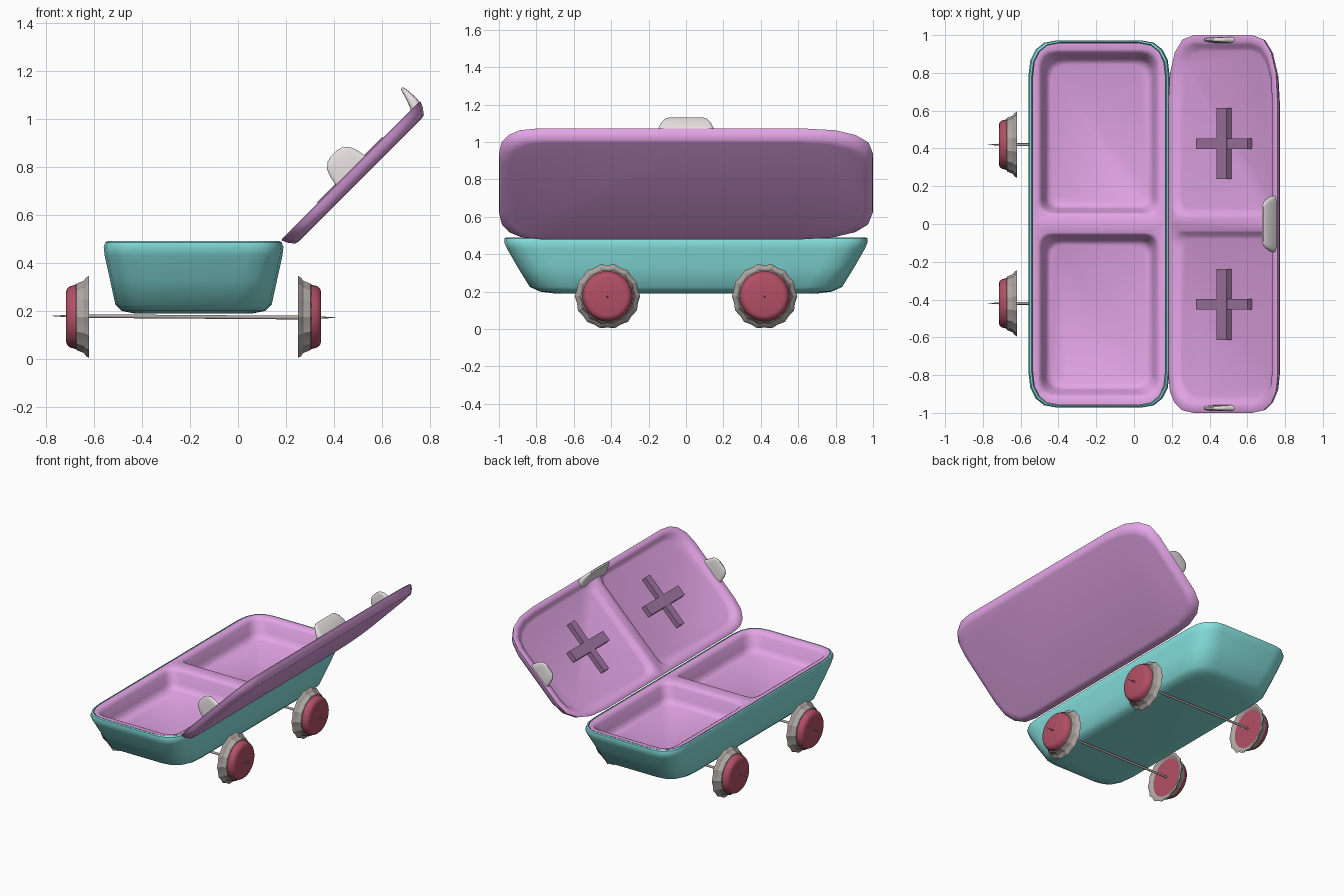
import bpy, bmesh
from math import sin, cos, pi, radians
from mathutils import Matrix

if "Cube" in bpy.data.objects:
    bpy.data.objects.remove(bpy.data.objects["Cube"])


def material(name, rgb):
    m = bpy.data.materials.new(name)
    m.diffuse_color = (*rgb, 1)
    m.use_nodes = True
    m.node_tree.nodes["Principled BSDF"].inputs["Base Color"].default_value = m.diffuse_color
    return m


TEAL = material("teal", (0.24, 0.76, 0.74))
PINK = material("orchid", (0.78, 0.38, 0.80))
PLUM = material("plum", (0.36, 0.18, 0.37))
RED = material("red", (0.45, 0.08, 0.13))
PALE = material("pale", (0.80, 0.74, 0.75))
GREY = material("warm_grey", (0.42, 0.38, 0.36))


def rrect(hx, y0, y1, z, lo, hi, cx=0, seg=4, flip=1):
    """Rounded rectangle ring; lo / hi are corner radii at y0 / y1."""
    pts = []
    for sx, sy, (rx, ry) in ((1, 1, hi), (-1, 1, hi), (-1, -1, lo), (1, -1, lo)):
        for i in range(seg + 1):
            t = i if sx * sy > 0 else seg - i
            a = t / seg * pi / 2
            c, s = abs(cos(a)) ** 0.85, abs(sin(a)) ** 0.85
            x = cx + sx * (hx - rx + rx * c)
            y = y1 - ry + ry * s if sy > 0 else y0 + ry - ry * s
            pts.append((x, y * flip, z))
    return pts


def loft(name, stacks, mat, caps=True, angle=40, matrix=None, halves=False):
    """Skin one or more stacks of equal-length rings."""
    bm = bmesh.new()
    for rings in stacks:
        vs = [[bm.verts.new(p) for p in r] for r in rings]
        n = len(vs[0])
        for a, b in zip(vs, vs[1:]):
            for i in range(n):
                bm.faces.new((a[i], a[(i + 1) % n], b[(i + 1) % n], b[i]))
        if caps:
            bm.faces.new(vs[0])
            bm.faces.new(vs[-1])
    if halves:  # drop the inner seam between both halves
        seam = [f for f in bm.faces if all(abs(v.co.y) < 1e-5 for v in f.verts)]
        bmesh.ops.delete(bm, geom=seam, context='FACES')
    bmesh.ops.remove_doubles(bm, verts=bm.verts, dist=1e-5)
    bmesh.ops.recalc_face_normals(bm, faces=bm.faces)
    me = bpy.data.meshes.new(name)
    bm.to_mesh(me)
    bm.free()
    me.materials.append(mat)
    ob = bpy.data.objects.new(name, me)
    bpy.context.collection.objects.link(ob)
    if matrix:
        ob.matrix_world = matrix
    bpy.ops.object.select_all(action='DESELECT')
    bpy.context.view_layer.objects.active = ob
    ob.select_set(True)
    bpy.ops.object.shade_smooth_by_angle(angle=radians(angle))
    return ob


# teal tub: outer wall, lip, then inner wall
CX = -0.185
tub = [(.19, .25, .70), (.20, .30, .78), (.225, .325, .835), (.33, .348, .90), (.43, .37, .957),
       (.465, .374, .972), (.485, .367, .97), (.49, .358, .963), (.47, .352, .956), (.32, .32, .87)]
loft("tub", [[rrect(hx, -hy, hy, z, (.15, .19), (.15, .19), CX) for z, hx, hy in tub]], TEAL)

# tray insert with two compartments
NONE = (0, 0)
tray = []
for f in (1, -1):
    rings = [rrect(hx, 0, y1, z, NONE, (.14, .18), CX, flip=f)
             for z, hx, y1 in ((.34, .31, .86), (.47, .348, .952), (.489, .352, .958))]
    rings += [rrect(hx, y0, y1, z, (.07, .07), (.09, .09), CX, flip=f) for z, hx, y0, y1 in (
        (.489, .325, .045, .925), (.482, .313, .055, .912), (.465, .303, .062, .902),
        (.40, .285, .08, .88), (.37, .275, .09, .868), (.358, .255, .11, .845))]
    tray.append(rings)
loft("tray", tray, PINK, halves=True, angle=60)

# opened lid, tilted 45 degrees (local x runs up the slope, z is the inner side)
TILT = Matrix.Translation((0.509, 0, 0.744)) @ Matrix.Rotation(-pi / 4, 4, 'Y')
lid = []
for f, ry in ((1, .36), (-1, .2)):
    rings = [rrect(hx, 0, y1, z, NONE, (.19, ry), flip=f)
             for z, hx, y1 in ((0, .355, .95), (.004, .378, .98), (.03, .398, .997),
                               (.054, .409, 1.0), (.058, .402, .99))]
    rings += [rrect(hx, y0, y1, z, (.07, .07), (.16, ry * .8), flip=f) for z, hx, y0, y1 in (
        (.058, .378, .035, .962), (.052, .366, .045, .95),
        (.034, .35, .062, .932), (.028, .335, .08, .915))]
    lid.append(rings)
loft("lid", lid, PINK, halves=True, angle=60, matrix=TILT)

# raised crosses inside the lid
for y in (-.425, .425):
    for part, hx, hy, top in (("long", .037, .188, .064), ("short", .192, .027, .062)):
        loft("cross_bar_" + part, [[rrect(hx, y - hy, y + hy, z, NONE, NONE, seg=1)
                                    for z in (.02, top)]], PLUM, matrix=TILT)

# latch tabs: one on the long edge, one at each end
front = [(.045, .375, .026, .15), (.075, .385, .022, .148), (.115, .391, .014, .132),
         (.14, .393, .009, .115), (.149, .393, .005, .10)]
loft("front_tab", [[rrect(t, -w, w, z, (t * .8, .03), (t * .8, .03), u) for z, u, t, w in front]],
     PALE, matrix=TILT)
ends = [(.04, .10, .017), (.065, .085, .016), (.10, .078, .014), (.13, .066, .011), (.15, .042, .007),
        (.156, .02, .004)]
for s in (-1, 1):
    loft("end_tab", [[rrect(w, s * .975 - t, s * .975 + t, z, (w * .4, t * .8), (w * .4, t * .8))
                      for z, w, t in ends]], PALE, matrix=TILT)


# wheels (fluted caps with red hubs) and axles
def disc(x, r, wave=0, n=28, y=0, z=0):
    return [(x, y + (r + wave * cos(pi * i)) * cos(2 * pi * i / n),
             z + (r + wave * cos(pi * i)) * sin(2 * pi * i / n)) for i in range(n)]


for y in (-.42, .42):
    for s in (-1, 1):
        place = Matrix.Translation((CX + s * .435, y, .175))
        cap = [(.012, .134, 0), (.0, .155, .002), (.0, .171, .004), (.012, .163, .005),
               (.022, .15, .004), (.052, .14, .002), (.056, .132, 0)]
        loft("wheel_rim", [[disc(s * x, r, w) for x, r, w in cap]], GREY, caps=False,
             angle=25, matrix=place)
        hub = [(.012, .134), (.05, .136), (.08, .127), (.092, .117), (.096, .10)]
        loft("wheel_hub", [[disc(s * x, r) for x, r in hub]], RED, matrix=place)
    axle = [(-.772, .001, .179), (-.70, .006, .178), (-.60, .008, .178),
            (.25, .008, .172), (.33, .006, .172), (.405, .001, .172)]
    loft("axle", [[disc(x, r, n=10, y=y, z=z) for x, r, z in axle]], GREY)
